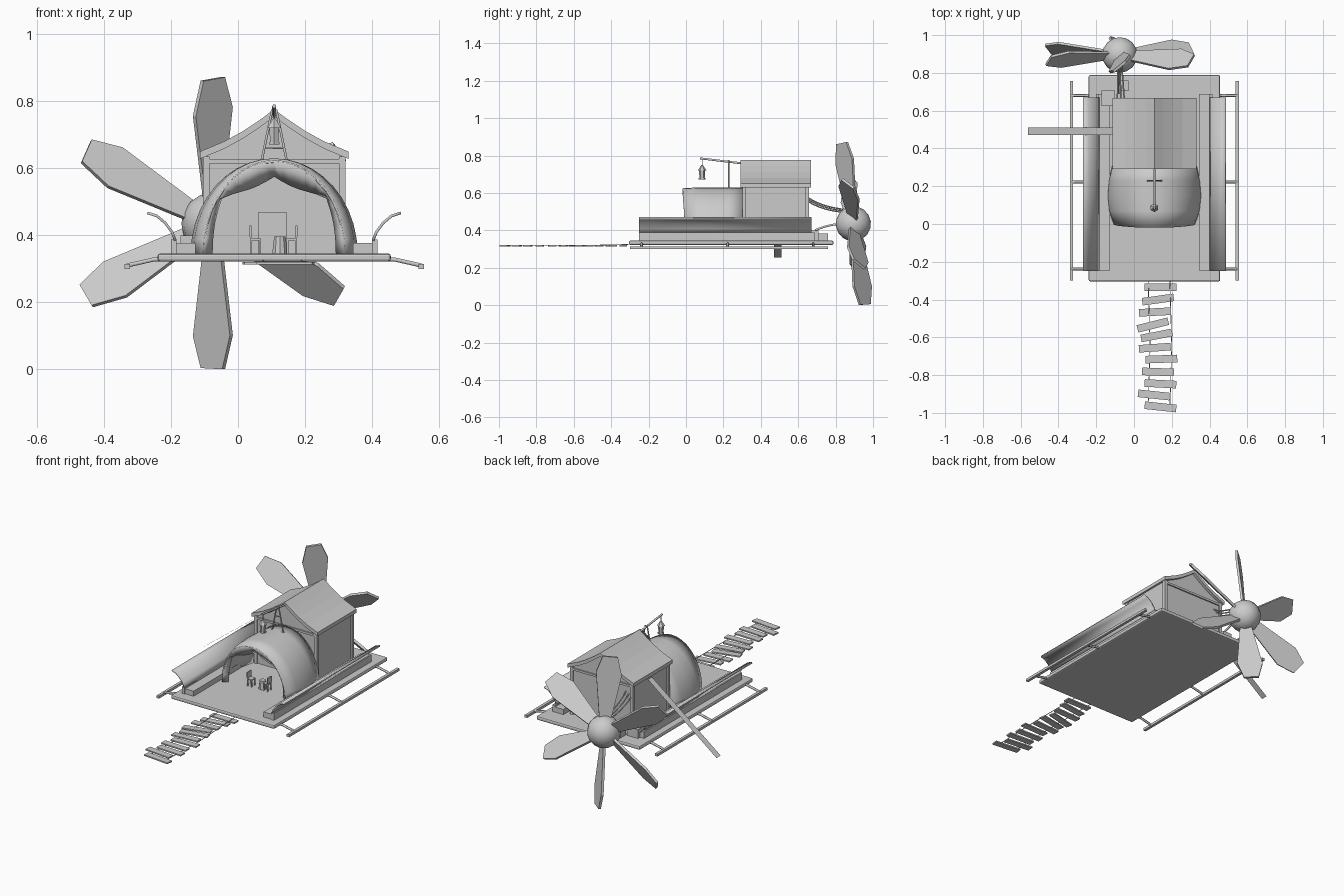
import bpy, bmesh, math
from mathutils import Matrix, Vector

if "Cube" in bpy.data.objects:
    bpy.data.objects.remove(bpy.data.objects["Cube"])

CX = 0.108      # centre line of the raft
DECK = 0.346    # top of the deck


def mesh(name, verts, faces, smooth=False):
    me = bpy.data.meshes.new(name)
    me.from_pydata(verts, [], faces)
    bm = bmesh.new()
    bm.from_mesh(me)
    bmesh.ops.recalc_face_normals(bm, faces=bm.faces)
    bm.to_mesh(me)
    bm.free()
    ob = bpy.data.objects.new(name, me)
    bpy.context.collection.objects.link(ob)
    if smooth:
        for p in me.polygons:
            p.use_smooth = True
    return ob


def box(name, x0, x1, y0, y1, z0, z1, rot=0.0):
    c = Vector(((x0 + x1) / 2, (y0 + y1) / 2, (z0 + z1) / 2))
    v = [(Vector((x, y, z)) - c) for x in (x0, x1) for y in (y0, y1) for z in (z0, z1)]
    f = [(0, 1, 3, 2), (4, 6, 7, 5), (0, 4, 5, 1), (2, 3, 7, 6), (0, 2, 6, 4), (1, 5, 7, 3)]
    ob = mesh(name, v, f)
    ob.location = c
    ob.rotation_euler.z = math.radians(rot)
    return ob


def prism(name, pts, y0, y1):
    n = len(pts)
    v = [(x, y, z) for y in (y0, y1) for x, z in pts]
    f = [(i, (i + 1) % n, n + (i + 1) % n, n + i) for i in range(n)]
    return mesh(name, v, f + [tuple(range(n)), tuple(range(n, 2 * n))])


def loft(name, rows, thick=0.0, smooth=True):
    n = len(rows[0])
    v = [p for r in rows for p in r]
    f = [(a * n + i, a * n + i + 1, (a + 1) * n + i + 1, (a + 1) * n + i)
         for a in range(len(rows) - 1) for i in range(n - 1)]
    ob = mesh(name, v, f, smooth)
    if thick:
        m = ob.modifiers.new("thickness", 'SOLIDIFY')
        m.thickness = thick
        m.offset = 0
    return ob


def tube(name, pts, r, spline='POLY'):
    cu = bpy.data.curves.new(name, 'CURVE')
    cu.dimensions = '3D'
    cu.bevel_depth = r
    cu.bevel_resolution = 1
    cu.use_fill_caps = True
    s = cu.splines.new(spline)
    s.points.add(len(pts) - 1)
    for p, q in zip(s.points, pts):
        p.co = (*q, 1)
    if spline == 'NURBS':
        s.use_endpoint_u = True
        s.order_u = 3
    ob = bpy.data.objects.new(name, cu)
    bpy.context.collection.objects.link(ob)
    return ob


def cone(name, loc, r1, r2, h, n=8):
    bpy.ops.mesh.primitive_cone_add(vertices=n, radius1=r1, radius2=r2, depth=h, location=loc)
    bpy.context.object.name = name


# deck slab
deck = box("deck", -0.24, 0.456, -0.304, 0.788, 0.322, DECK)
b = deck.modifiers.new("soft_edge", 'BEVEL')
b.width = 0.008
b.segments = 2

# bulwarks, flared sides and outrigger rails, mirrored about the centre line
FLARE = [(0.295, 0.385), (0.305, 0.41), (0.325, 0.437), (0.35, 0.458), (0.378, 0.467)]
for s, side in ((-1, "left"), (1, "right")):
    X = lambda d: CX + s * d
    box(side + "_bench", *sorted((X(0.235), X(0.292))), -0.245, 0.688, DECK, 0.377)
    box(side + "_bulwark", *sorted((X(0.292), X(0.308))), -0.25, 0.688, DECK, 0.388)
    loft(side + "_flare", [[(X(d), y, z) for d, z in FLARE] for y in (-0.25, 0.67)], 0.008)
    box(side + "_rail", *sorted((X(0.43), X(0.447))), -0.30, 0.758, 0.30, 0.315)
    for y in (-0.238, 0.222, 0.68):
        tube(side + "_rail_arm", [(X(0.30), y, 0.33), (X(0.36), y, 0.328), (X(0.44), y, 0.31)], 0.007)

# cabin with gable, posts and curved roof
ROOF = [(0.0, 0.776), (0.045, 0.743), (0.095, 0.71), (0.15, 0.68), (0.222, 0.65)]
top = [(CX - d, z) for d, z in ROOF[::-1]] + [(CX + d, z) for d, z in ROOF[1:]]
prism("roof", top + [(x, z - 0.022) for x, z in top[::-1]], 0.292, 0.668)
gable = [(x, z - 0.012) for x, z in top[1:-1]]
prism("cabin_walls", [(-0.095, DECK), (-0.095, 0.635)] + gable + [(0.311, 0.635), (0.311, DECK)],
      0.31, 0.65)
for x in (-0.095, 0.311):
    for y in (0.312, 0.648):
        box("cabin_post", x - 0.01, x + 0.01, y - 0.01, y + 0.01, DECK, 0.635)
box("cabin_beam", -0.095, 0.311, 0.302, 0.658, 0.615, 0.628)
box("cabin_door", 0.06, 0.146, 0.298, 0.312, DECK, 0.468)

# bulging canvas canopy
N = 20
ARC = [math.pi * i / N for i in range(N + 1)]


def arch(y, half, h=0.28, bow=0.0):
    return [(CX - half * math.cos(t), y - bow * math.sin(t), DECK + h * math.sin(t)) for t in ARC]


loft("canopy", [arch(0.305, 0.22), arch(0.23, 0.238), arch(0.15, 0.245),
                arch(0.07, 0.237), arch(0.0, 0.212, 0.275, 0.018)], 0.008)

# draped front hem with pointed opening
DR = [(0.185, 0.0), (0.183, 0.05), (0.178, 0.09), (0.17, 0.125), (0.157, 0.165), (0.125, 0.178),
      (0.10, 0.185), (0.075, 0.192), (0.05, 0.202), (0.025, 0.215), (0.0, 0.23)]
hem = [(CX - d, 0.02, DECK + z) for d, z in DR] + [(CX + d, 0.02, DECK + z) for d, z in DR[-2::-1]]
loft("canopy_hem", [arch(0.0, 0.212, 0.275, 0.018), hem], 0.004)

# chairs, stool
for x, back in ((0.052, -1), (0.16, 1)):
    box("chair_seat", x - 0.016, x + 0.016, 0.035, 0.07, 0.385, 0.391)
    xb = x + back * 0.014
    box("chair_back", xb - 0.003, xb + 0.003, 0.033, 0.072, 0.395, 0.43)
    for dx in (-0.013, 0.013):
        for y in (0.038, 0.067):
            box("chair_leg", x + dx - 0.003, x + dx + 0.003, y - 0.003, y + 0.003, DECK,
                0.40 if dx * back > 0 else 0.386)
cone("stool", (0.125, 0.06, 0.371), 0.024, 0.018, 0.05, 10)

# lantern with its trestle
tube("lantern_pole", [(CX, 0.31, 0.757), (CX, 0.075, 0.785)], 0.006)
for s in (-1, 1):
    tube("trestle_leg", [(CX + s * 0.04, 0.228, 0.61), (CX + s * 0.006, 0.228, 0.775)], 0.004)
for z, w in ((0.66, 0.03), (0.715, 0.02)):
    tube("trestle_bar", [(CX - w, 0.228, z), (CX + w, 0.228, z)], 0.003)
tube("trestle_foot", [(CX - 0.042, 0.228, 0.625), (CX + 0.042, 0.228, 0.625)], 0.004)
tube("lantern_hook", [(CX, 0.086, 0.785), (CX, 0.086, 0.745)], 0.002)
cone("lantern_glass", (CX, 0.086, 0.70), 0.014, 0.017, 0.042, 6)
cone("lantern_cap", (CX, 0.086, 0.735), 0.023, 0.004, 0.028, 6)
cone("lantern_base", (CX, 0.086, 0.675), 0.018, 0.018, 0.008, 6)

# swinging walkway: loose planks (x, y, turn) on two ropes
for x, y, a in ((.14, -.335, 0), (.127, -.40, 8), (.11, -.466, 3), (.10, -.535, 14), (.12, -.59, 11),
                (.11, -.655, 4), (.145, -.715, 2), (.127, -.783, -2), (.14, -.846, -3),
                (.105, -.905, -6), (.14, -.968, -6)):
    box("walkway_plank", x - 0.084, x + 0.084, y - 0.02, y + 0.02, 0.313, 0.321, a)
for x in (0.075, 0.19):
    tube("walkway_rope", [(x, -0.30, 0.325), (x + 0.01, -0.65, 0.317), (x, -0.97, 0.317)], 0.002)

# flat sloping board on the left side
mesh("side_board", [(-0.10, 0.47, 0.61), (-0.10, 0.51, 0.61), (-0.562, 0.51, 0.256),
                    (-0.562, 0.47, 0.256)], [(0, 1, 2, 3)])

# rear propeller, leaning forward
HUB = Matrix.Translation((-0.075, 0.895, 0.435)) @ Matrix.Rotation(math.radians(8), 4, 'X')
bpy.ops.mesh.primitive_uv_sphere_add(segments=16, ring_count=8, radius=0.094)
hub = bpy.context.object
hub.name = "propeller_hub"
hub.matrix_world = HUB @ Matrix.Rotation(math.pi / 2, 4, 'X')
bpy.ops.object.shade_smooth_by_angle()
BLADE = [(-0.032, 0.07), (-0.072, 0.33), (-0.042, 0.434), (0.042, 0.438), (0.072, 0.345), (0.032, 0.07)]
for k in range(6):
    blade = prism("propeller_blade", BLADE, -0.007, 0.007)
    blade.matrix_world = (HUB @ Matrix.Rotation(math.radians(60 * k), 4, 'Y')
                          @ Matrix.Rotation(math.radians(40), 4, 'Z'))

# motor box, drive shaft and hoses
box("motor_box", -0.09, -0.03, 0.705, 0.76, DECK, 0.382)
box("gear_box", -0.172, -0.10, 0.625, 0.708, DECK, 0.40)
tube("drive_shaft", [(-0.075, 0.69, 0.40), (-0.075, 0.74, 0.425), (-0.075, 0.83, 0.437)], 0.006, 'NURBS')
for i in (-1, 0, 1):
    tube("hose", [(-0.07 + i * 0.02, 0.64, 0.575 + i * 0.01), (-0.07 + i * 0.015, 0.71, 0.52 + i * 0.01),
                  (-0.075 + i * 0.01, 0.84, 0.505 + i * 0.008)], 0.004, 'NURBS')
